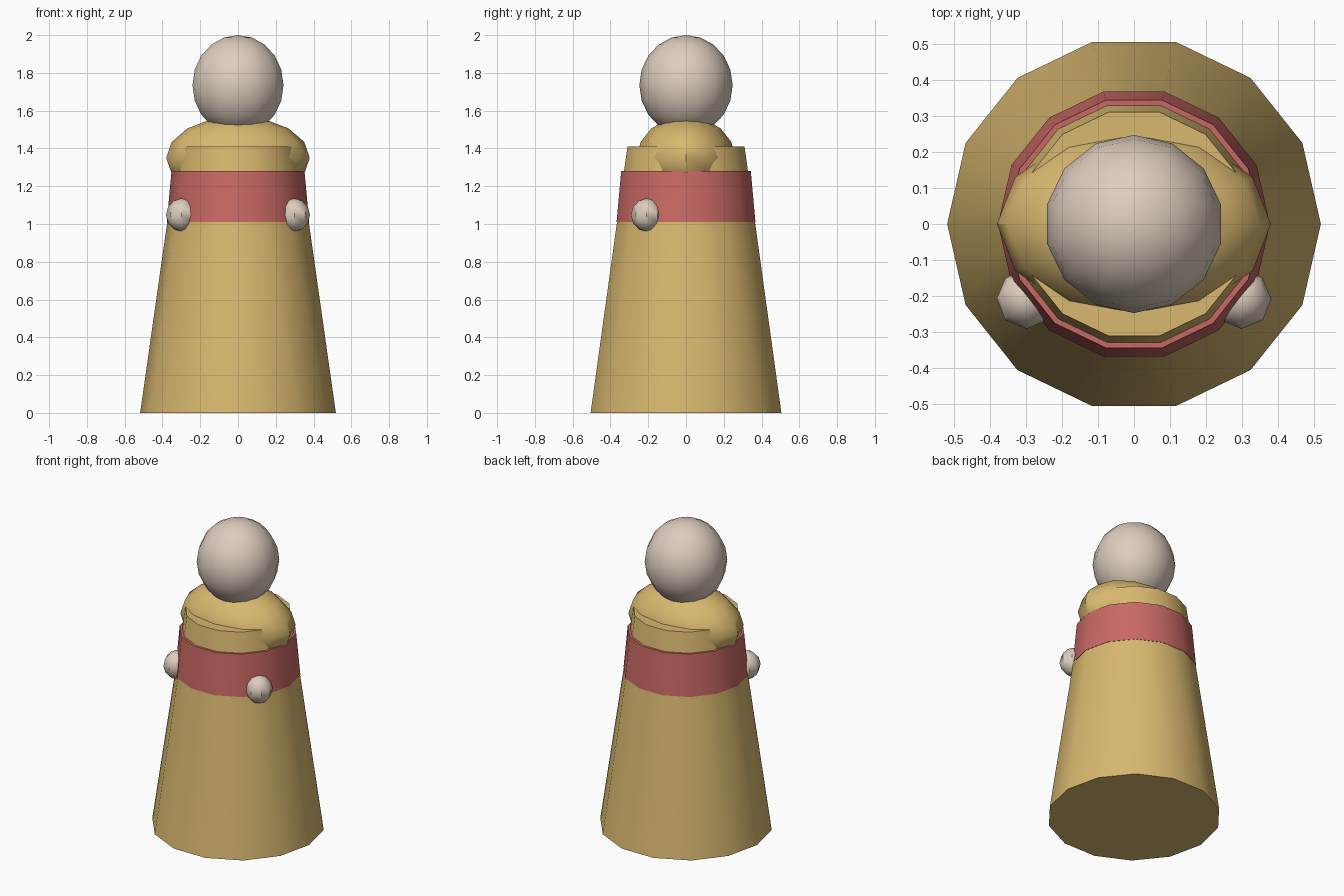
import bpy

if "Cube" in bpy.data.objects:
    bpy.data.objects.remove(bpy.data.objects["Cube"])


def material(name, rgb):
    m = bpy.data.materials.new(name)
    m.diffuse_color = (*rgb, 1)
    m.use_nodes = True
    m.node_tree.nodes["Principled BSDF"].inputs["Base Color"].default_value = m.diffuse_color
    return m


GOLD = material("gold", (0.69, 0.48, 0.16))
RED = material("muted red", (0.58, 0.14, 0.127))
SKIN = material("pale skin", (0.73, 0.61, 0.51))


def finish(name, mat):
    ob = bpy.context.object
    ob.name = name
    ob.data.materials.append(mat)
    bpy.ops.object.transform_apply(location=False, rotation=True, scale=True)
    bpy.ops.object.shade_smooth_by_angle(angle=0.7)
    return ob


def frustum(name, z0, z1, r0, r1, mat):
    # 14 sides, turned so that a corner lies on the x axis
    bpy.ops.mesh.primitive_cone_add(vertices=14, radius1=r0, radius2=r1, depth=z1 - z0,
                                    location=(0, 0, (z0 + z1) / 2),
                                    rotation=(0, 0, 1.5707963))
    return finish(name, mat)


def ellipsoid(name, loc, radii, segments, rings, mat):
    bpy.ops.mesh.primitive_uv_sphere_add(segments=segments, ring_count=rings,
                                         radius=1, location=loc)
    bpy.context.object.scale = radii
    return finish(name, mat)


# Robe and chest band
frustum("robe", 0, 1.41, 0.518, 0.318, GOLD)
frustum("chest_band", 1.01, 1.28, 0.377, 0.352, RED)

# Shoulders and head
ellipsoid("shoulders", (0, 0, 1.35), (0.38, 0.26, 0.22), 12, 8, GOLD)
ellipsoid("head", (0, 0, 1.735), (0.247, 0.247, 0.265), 14, 10, SKIN)

# Hands
for side, label in ((-1, "left"), (1, "right")):
    ellipsoid("hand_" + label, (side * 0.298, -0.208, 1.048),
              (0.083, 0.083, 0.088), 8, 6, SKIN)
